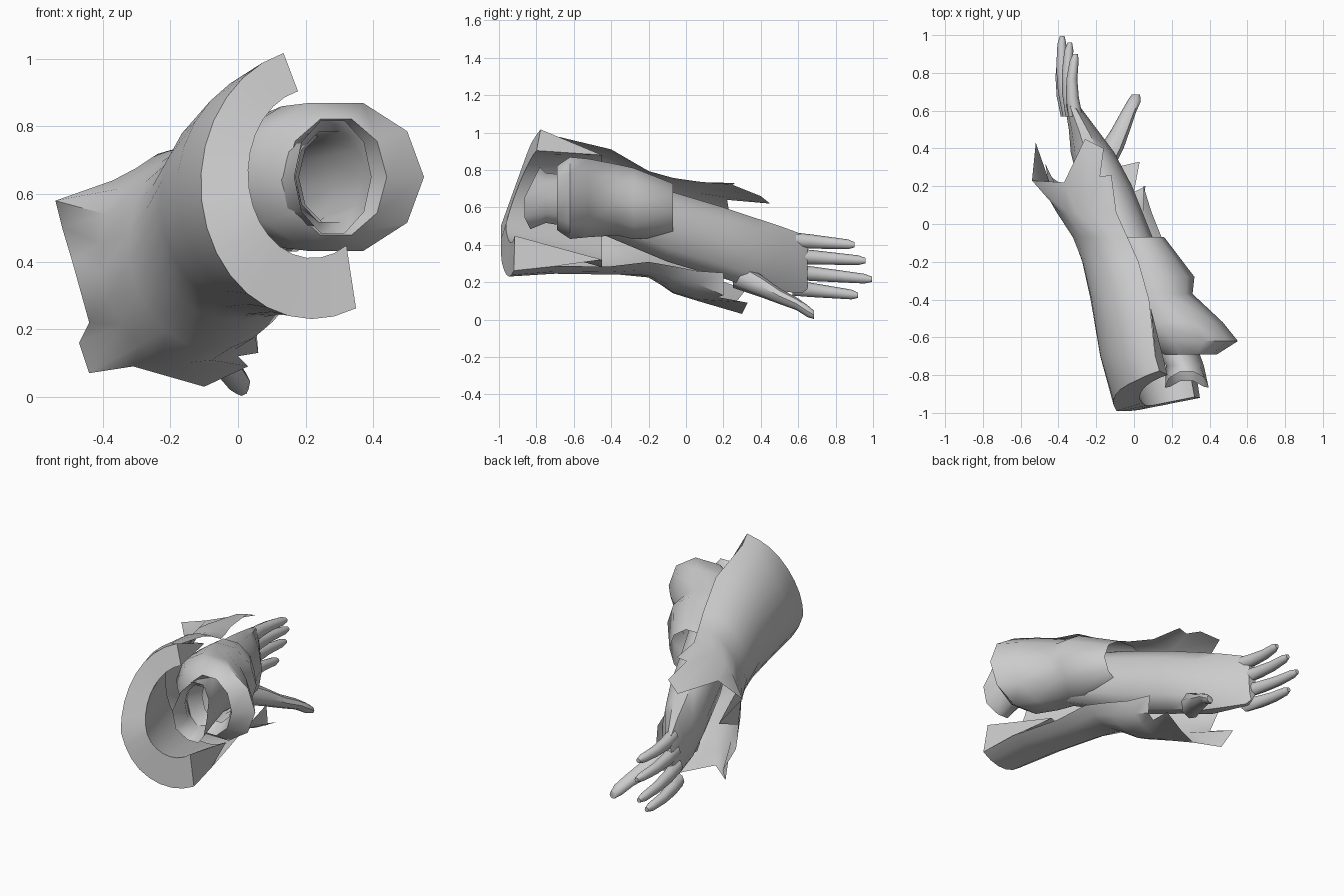
import bpy, bmesh, math


def ring(y, cx, cz, rx, rz, a0=0, a1=360, n=10, closed=True, lean=None):
    """Elliptical section in the xz plane; lean gives y as a function of x, z."""
    pts = []
    for i in range(n):
        a = math.radians(a0 + (a1 - a0) * i / (n if closed else n - 1))
        x, z = cx + rx * math.cos(a), cz + rz * math.sin(a)
        pts.append((x, y + (lean(x, z) if lean else 0), z))
    return pts


def loft(name, rings, closed=True, cap_start=False, cap_end=False, side_fill=0, angle=50):
    bm = bmesh.new()
    rows = [[bm.verts.new(p) for p in r] for r in rings]
    n = len(rows[0])
    for a, b in zip(rows, rows[1:]):
        for i in range(n if closed else n - 1):
            j = (i + 1) % n
            bm.faces.new((a[i], a[j], b[j], b[i]))
    if cap_start:
        bm.faces.new(rows[0])
    if cap_end:
        bm.faces.new(rows[-1])
    if side_fill:
        for k in (0, -1):
            bm.faces.new([r[k] for r in rows[:side_fill]])
    bmesh.ops.recalc_face_normals(bm, faces=bm.faces)
    me = bpy.data.meshes.new(name)
    bm.to_mesh(me)
    bm.free()
    ob = bpy.data.objects.new(name, me)
    bpy.context.collection.objects.link(ob)
    bpy.ops.object.select_all(action='DESELECT')
    bpy.context.view_layer.objects.active = ob
    ob.select_set(True)
    bpy.ops.object.shade_smooth_by_angle(angle=math.radians(angle))
    return ob


# Outer shell: thick C-shaped gauntlet, open on +x, flaring to a torn cuff
def rim_lean(x, z):
    return 0.36 * max(z - 0.5, 0) + 0.2 * max(x, 0)


def arc(y, cx, cz, rx, rz, a0, a1, lean=None):
    return ring(y, cx, cz, rx, rz, a0, a1, 17, False, lean)


torn_edge = [
    (-0.12, 0.26, 0.73), (-0.18, 0.25, 0.72), (-0.16, 0.40, 0.66),
    (-0.26, 0.45, 0.62), (-0.37, 0.22, 0.64), (-0.54, 0.23, 0.58),
    (-0.52, 0.43, 0.50), (-0.49, 0.20, 0.40), (-0.44, 0.15, 0.22),
    (-0.47, 0.32, 0.16), (-0.44, 0.25, 0.07), (-0.31, 0.16, 0.09),
    (-0.10, 0.30, 0.03), (0.03, 0.33, 0.09), (0.00, 0.17, 0.12),
    (0.06, 0.20, 0.13), (0.05, 0.20, 0.25)]
loft("gauntlet_shell", [
    arc(-0.45, 0.10, 0.58, 0.27, 0.30, 92, 300),
    arc(-0.98, 0.22, 0.66, 0.19, 0.25, 103, 302, rim_lean),
    arc(-0.99, 0.22, 0.63, 0.33, 0.40, 105, 293, rim_lean),
    arc(-0.70, 0.16, 0.615, 0.34, 0.37, 98, 297),
    arc(-0.40, 0.08, 0.575, 0.31, 0.335, 90, 300),
    arc(-0.20, 0.00, 0.51, 0.275, 0.285, 85, 315),
    arc(-0.07, -0.07, 0.45, 0.255, 0.31, 82, 328),
    arc(0.06, -0.14, 0.42, 0.27, 0.32, 80, 330),
    torn_edge], closed=False, side_fill=4)

# Inner sleeve: puffy tube with a rolled-in front
loft("inner_sleeve", [
    ring(-0.60, 0.28, 0.65, 0.10, 0.14),
    ring(-0.69, 0.29, 0.65, 0.15, 0.18),
    ring(-0.62, 0.29, 0.65, 0.26, 0.23),
    ring(-0.52, 0.21, 0.65, 0.26, 0.22),
    ring(-0.37, 0.12, 0.64, 0.19, 0.20),
    ring(-0.28, 0.11, 0.62, 0.21, 0.20),
    ring(-0.07, 0.00, 0.585, 0.16, 0.15)])

# Arm: flared open elbow end, forearm, wrist and flat palm
loft("arm_and_palm", [
    ring(-0.89, 0.28, 0.65, 0.115, 0.175, lean=lambda x, z: 0.5 * abs(z - 0.6)),
    ring(-0.75, 0.27, 0.65, 0.10, 0.14),
    ring(-0.50, 0.15, 0.62, 0.13, 0.15),
    ring(-0.10, -0.04, 0.50, 0.15, 0.20),
    ring(0.20, -0.15, 0.41, 0.14, 0.20),
    ring(0.38, -0.22, 0.35, 0.115, 0.20),
    ring(0.50, -0.27, 0.325, 0.075, 0.185),
    ring(0.62, -0.325, 0.30, 0.04, 0.165),
    ring(0.65, -0.335, 0.295, 0.025, 0.14)], cap_end=True)


def digit(name, path):
    loft(name, [ring(y, x, z, rx, rz, n=8) for x, y, z, rx, rz in path],
         cap_start=True, cap_end=True)


# Four stacked fingers: base x, base z, tip x, tip y, tip z
fingers = {"little": (-0.31, 0.425, -0.31, 0.90, 0.40),
           "ring": (-0.325, 0.34, -0.34, 0.96, 0.315),
           "middle": (-0.34, 0.255, -0.38, 0.995, 0.215),
           "index": (-0.35, 0.17, -0.38, 0.92, 0.13)}
for nm, (bx, bz, tx, ty, tz) in fingers.items():
    path = []
    for t, r in ((0, 0.042), (0.3, 0.038), (0.6, 0.032), (0.9, 0.026), (1, 0.014)):
        bow = 0.02 * math.sin(math.pi * t)
        path.append((bx + (tx - bx) * t - bow, 0.57 + (ty - 0.57) * t,
                     bz + (tz - bz) * t, r * 0.9, r))
    digit(nm + "_finger", path)

# Thumb reaching out toward +x
digit("thumb", [(-0.20, 0.25, 0.25, 0.07, 0.08), (-0.12, 0.40, 0.18, 0.065, 0.06),
                (-0.07, 0.50, 0.125, 0.05, 0.042), (-0.03, 0.59, 0.085, 0.04, 0.034),
                (0.0, 0.65, 0.045, 0.036, 0.032), (0.01, 0.685, 0.025, 0.022, 0.022)])
